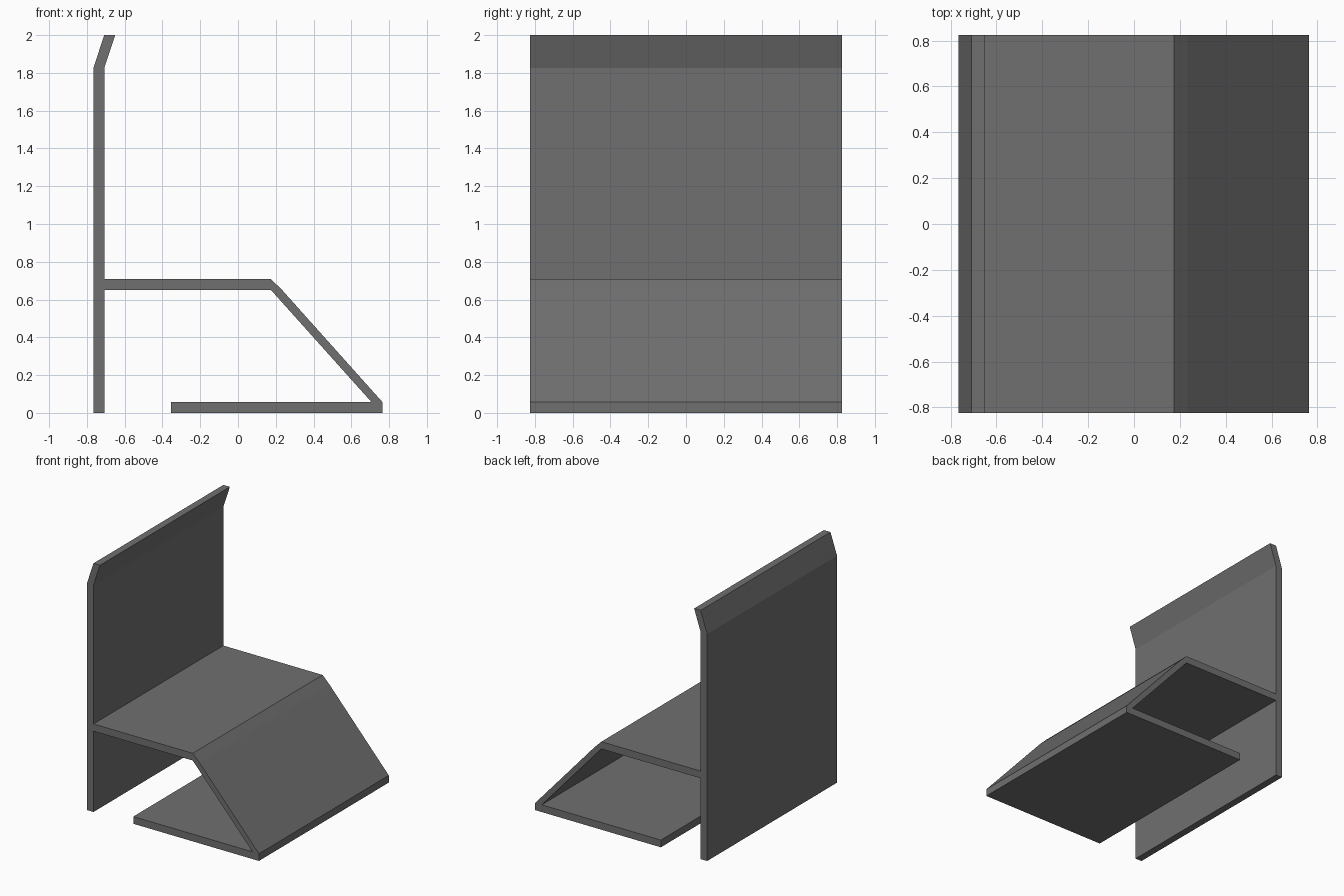
import bpy, bmesh

if "Cube" in bpy.data.objects:
    bpy.data.objects.remove(bpy.data.objects["Cube"])

HALF_WIDTH = 0.825
T = 0.058  # board thickness

grey = bpy.data.materials.new("dark grey")
grey.diffuse_color = (0.16, 0.16, 0.16, 1)
grey.use_nodes = True
grey.node_tree.nodes["Principled BSDF"].inputs["Base Color"].default_value = grey.diffuse_color


def extrude_profile(name, points):
    """Extrude an x-z outline across the full width in y."""
    bm = bmesh.new()
    face = bm.faces.new([bm.verts.new((x, -HALF_WIDTH, z)) for x, z in points])
    ext = bmesh.ops.extrude_face_region(bm, geom=[face])
    verts = [v for v in ext["geom"] if isinstance(v, bmesh.types.BMVert)]
    bmesh.ops.translate(bm, verts=verts, vec=(0, 2 * HALF_WIDTH, 0))
    bmesh.ops.recalc_face_normals(bm, faces=bm.faces)
    mesh = bpy.data.meshes.new(name)
    bm.to_mesh(mesh)
    bm.free()
    mesh.materials.append(grey)
    obj = bpy.data.objects.new(name, mesh)
    bpy.context.collection.objects.link(obj)
    return obj


# Upright back with a lip bent forward at the top
bx = -0.766
extrude_profile("backrest", [
    (bx, 0), (bx + T, 0), (bx + T, 1.825), (bx + 2 * T, 2.0),
    (bx + T, 2.0), (bx, 1.825)])

# Seat, sloping front and base folded from one continuous sheet
extrude_profile("seat_and_base", [
    (bx + T, 0.708), (0.175, 0.708), (0.234, 0.65), (0.764, T), (0.764, 0),
    (-0.354, 0), (-0.354, T), (0.706, T), (0.175, 0.65), (bx + T, 0.65)])
